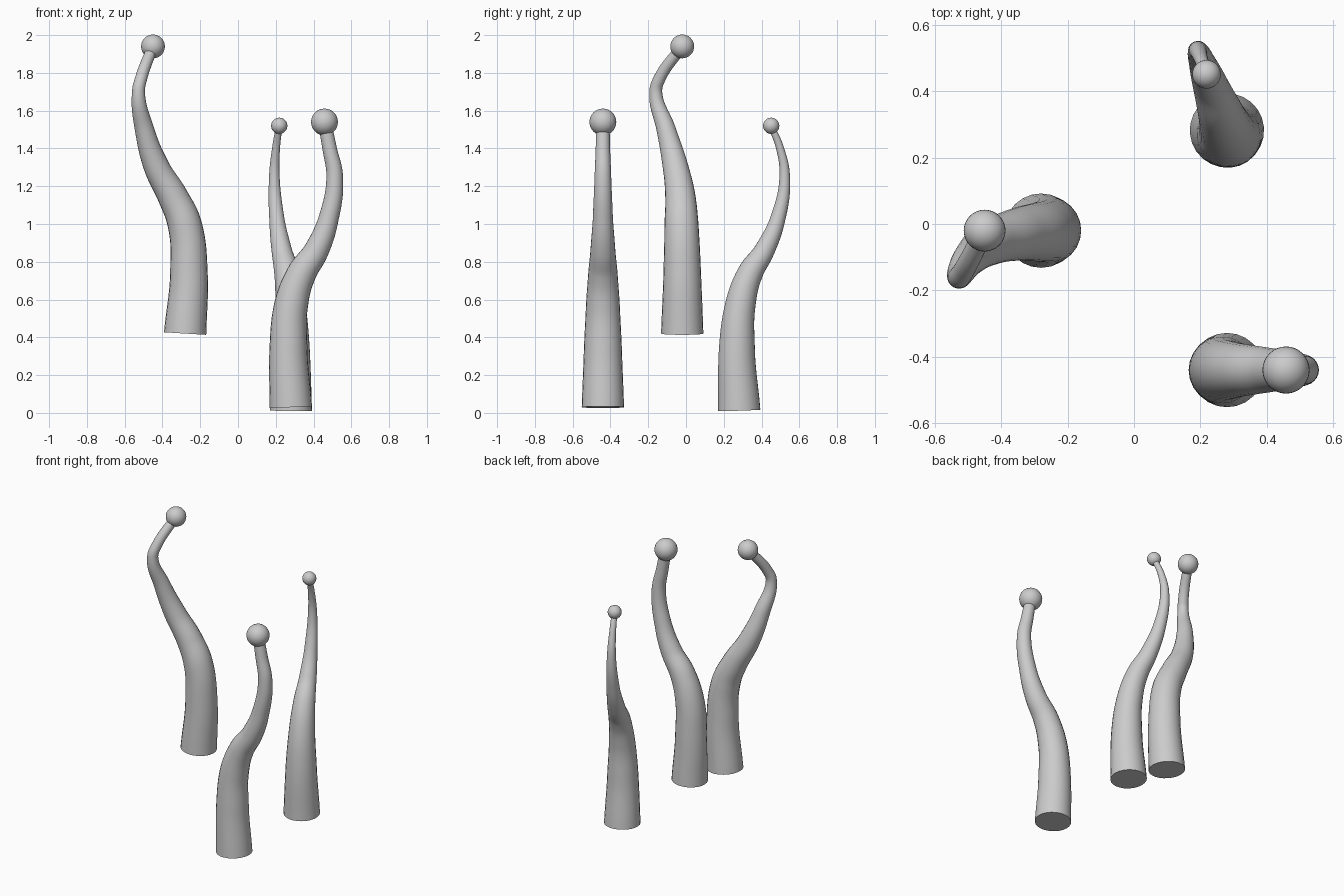
import bpy
from math import cos, sin, radians

if "Cube" in bpy.data.objects:
    bpy.data.objects.remove(bpy.data.objects["Cube"])


def make_stalk(name, points):
    """Tapered, capped tube swept along a smooth path of (x, y, z, radius)."""
    curve = bpy.data.curves.new(name, "CURVE")
    curve.dimensions = "3D"
    curve.bevel_depth = 1.0
    curve.bevel_resolution = 10
    curve.resolution_u = 12
    curve.use_fill_caps = True
    spline = curve.splines.new("BEZIER")
    spline.bezier_points.add(len(points) - 1)
    for bp, (x, y, z, r) in zip(spline.bezier_points, points):
        bp.co = (x, y, z)
        bp.radius = r
        bp.handle_left_type = bp.handle_right_type = "AUTO"
    obj = bpy.data.objects.new(name, curve)
    bpy.context.collection.objects.link(obj)
    # Convert to a mesh so the cap edge stays sharp
    bpy.ops.object.select_all(action="DESELECT")
    obj.select_set(True)
    bpy.context.view_layer.objects.active = obj
    bpy.ops.object.convert(target="MESH")
    bpy.ops.object.shade_smooth_by_angle()


def make_ball(name, centre, radius):
    """Round tip on the end of a stalk."""
    bpy.ops.mesh.primitive_uv_sphere_add(
        segments=32, ring_count=16, radius=radius, location=centre)
    bpy.context.object.name = name
    bpy.ops.object.shade_smooth_by_angle()


def lean(base, heading, profile):
    """Turn a flat profile (lean, z, radius) toward a compass heading."""
    c, s = cos(radians(heading)), sin(radians(heading))
    return [(base[0] + d * c, base[1] + d * s, z, r) for d, z, r in profile]


# Left stalk twists in two directions
left = [
    (-0.28, -0.02, 0.42, 0.112), (-0.26, -0.02, 0.75, 0.099),
    (-0.283, -0.024, 1.0, 0.09), (-0.345, -0.03, 1.145, 0.08),
    (-0.43, -0.055, 1.3, 0.068), (-0.495, -0.105, 1.5, 0.051),
    (-0.527, -0.16, 1.7, 0.034), (-0.513, -0.14, 1.77, 0.032),
    (-0.45, -0.02, 1.94, 0.029)]

# Front and back stalks each lean within one plane
front = lean((0.28, -0.44), 0, [
    (0, 0.03, 0.112), (-0.013, 0.35, 0.1), (0.003, 0.58, 0.089),
    (0.055, 0.735, 0.078), (0.135, 0.86, 0.066), (0.2, 1.03, 0.053),
    (0.232, 1.25, 0.044), (0.205, 1.4, 0.038), (0.178, 1.54, 0.035)])
back = lean((0.28, 0.282), 110, [
    (0, 0.013, 0.112), (-0.013, 0.35, 0.095), (0.008, 0.58, 0.08),
    (0.059, 0.735, 0.068), (0.142, 0.86, 0.054), (0.218, 1.03, 0.04),
    (0.256, 1.25, 0.028), (0.23, 1.4, 0.021), (0.18, 1.52, 0.017)])

for side, path, radius in (("left", left, 0.063), ("front", front, 0.071),
                           ("back", back, 0.043)):
    make_stalk(f"{side}_stalk", path)
    make_ball(f"{side}_ball_tip", path[-1][:3], radius)
